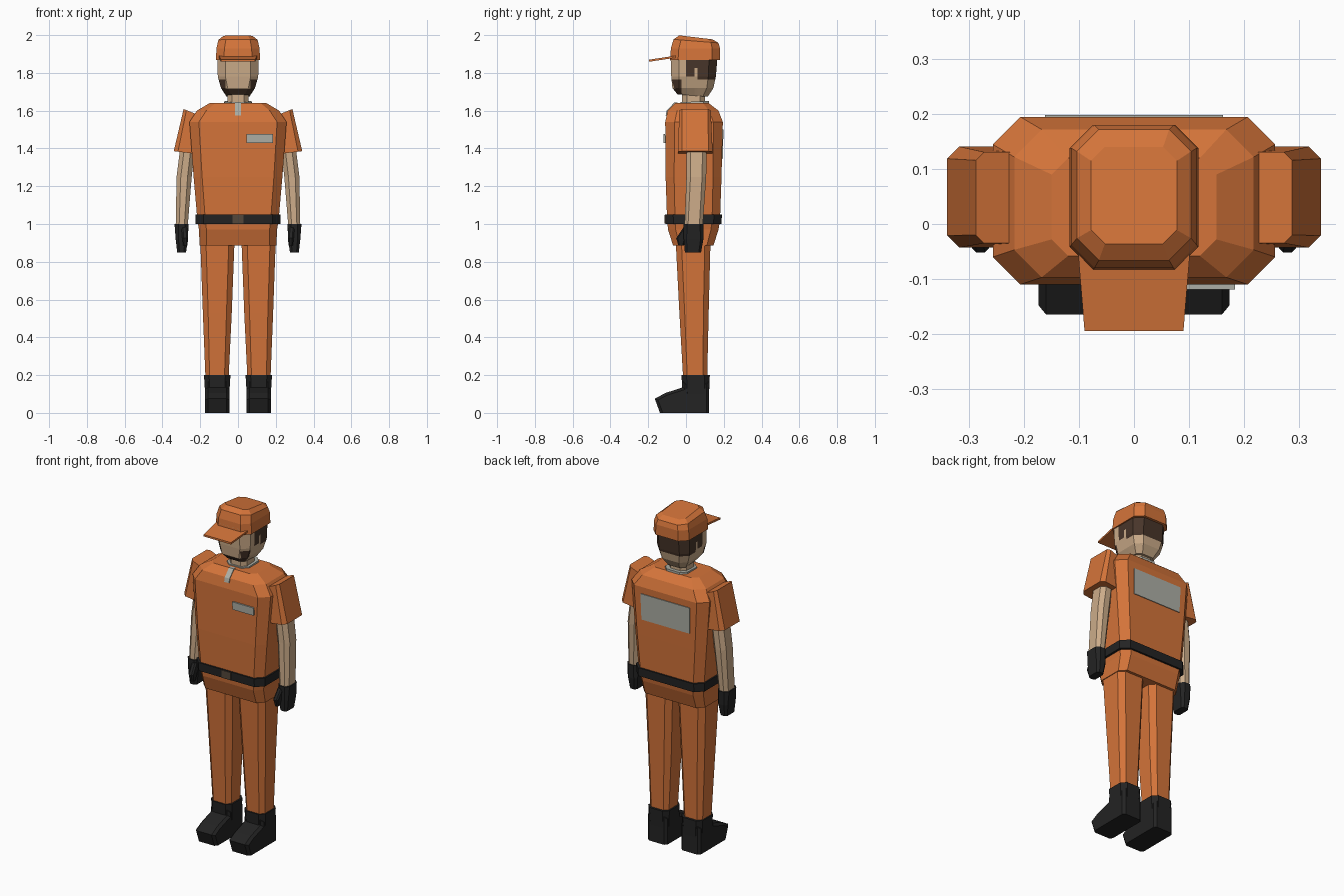
import bpy, bmesh
from mathutils import Vector


def material(name, rgb):
    m = bpy.data.materials.new(name)
    m.diffuse_color = (*rgb, 1)
    return m


ORANGE = material("orange_cloth", (0.66, 0.175, 0.042))
BLACK = material("black_leather", (0.017, 0.017, 0.017))
SKIN = material("skin", (0.60, 0.41, 0.25))
HAIR = material("brown_hair", (0.065, 0.036, 0.023))
GREY = material("light_grey", (0.42, 0.43, 0.38))
BUCKLE = material("dull_brass", (0.09, 0.065, 0.045))


def finish(name, bm, mats, mirror=False):
    bmesh.ops.recalc_face_normals(bm, faces=bm.faces)
    me = bpy.data.meshes.new(name)
    bm.to_mesh(me)
    bm.free()
    for m in mats:
        me.materials.append(m)
    ob = bpy.data.objects.new(name, me)
    bpy.context.collection.objects.link(ob)
    if mirror:
        ob.modifiers.new("mirror", 'MIRROR').use_mirror_merge = False
    return ob


def ring(z, x0, x1, y0, y1, c=0.0, tx=0.0, ty=0.0):
    """Rectangle with cut corners; tx and ty tilt it."""
    if c == 0:
        pts = [(x0, y0), (x1, y0), (x1, y1), (x0, y1)]
    else:
        pts = [(x0 + c, y0), (x1 - c, y0), (x1, y0 + c), (x1, y1 - c),
               (x1 - c, y1), (x0 + c, y1), (x0, y1 - c), (x0, y0 + c)]
    xm, ym = (x0 + x1) / 2, (y0 + y1) / 2
    return [Vector((x, y, z + tx * (x - xm) + ty * (y - ym))) for x, y in pts]


def loft_mesh(rings):
    bm = bmesh.new()
    loops = [[bm.verts.new(p) for p in ring(*r)] for r in rings]
    n = len(loops[0])
    for a, b in zip(loops, loops[1:]):
        for i in range(n):
            j = (i + 1) % n
            bm.faces.new((a[i], a[j], b[j], b[i]))
    bm.faces.new(loops[0][::-1])
    bm.faces.new(loops[-1])
    return bm


def loft(name, mat, rings, mirror=False):
    return finish(name, loft_mesh(rings), [mat], mirror)


# Shirt body from hem to shoulders
loft("shirt", ORANGE, [
    (0.885, -0.203, 0.203, -0.068, 0.145, 0.035),
    (0.97, -0.207, 0.207, -0.095, 0.172, 0.04),
    (1.02, -0.215, 0.215, -0.10, 0.18, 0.042),
    (1.25, -0.235, 0.235, -0.108, 0.188, 0.045),
    (1.54, -0.257, 0.257, -0.11, 0.195, 0.05),
    (1.60, -0.218, 0.218, -0.097, 0.172, 0.05),
    (1.64, -0.15, 0.15, -0.058, 0.12, 0.03)])

# Belt and buckle
loft("belt", BLACK, [(1.0, -0.225, 0.225, -0.108, 0.188, 0.042),
                     (1.05, -0.226, 0.226, -0.11, 0.19, 0.042)])
loft("belt_buckle", BUCKLE, [(1.002, -0.03, 0.03, -0.114, -0.106),
                             (1.048, -0.03, 0.03, -0.115, -0.106)])

# Trouser legs
loft("trouser_legs", ORANGE, [
    (0.18, 0.05, 0.172, -0.015, 0.112, 0.022),
    (0.53, 0.033, 0.186, -0.035, 0.12, 0.028),
    (0.92, 0.018, 0.2, -0.055, 0.13, 0.03)], True)

# Boots: side profile extruded across, edges bevelled, plus a cuff
bm = bmesh.new()
profile = [(0.122, 0), (-0.138, 0.0), (-0.165, 0.075), (-0.11, 0.105),
           (-0.018, 0.135), (-0.018, 0.165), (0.122, 0.165)]
face = bm.faces.new([bm.verts.new((0.046, y, z)) for y, z in profile])
out = bmesh.ops.extrude_face_region(bm, geom=[face])
bmesh.ops.translate(bm, vec=(0.128, 0, 0),
                    verts=[v for v in out["geom"] if isinstance(v, bmesh.types.BMVert)])
side_edges = [e for e in bm.edges if abs(e.verts[0].co.x - e.verts[1].co.x) < 0.001
              and max(v.co.z for v in e.verts) > 0.01]
bmesh.ops.bevel(bm, geom=side_edges, offset=0.014, segments=1, affect='EDGES')
finish("boots", bm, [BLACK], True)
loft("boot_cuffs", BLACK, [(0.1, 0.046, 0.174, -0.018, 0.122, 0.025),
                           (0.2, 0.04, 0.18, -0.024, 0.126, 0.027)], True)

# Short sleeves, bare arms, gloves and thumbs
loft("sleeves", ORANGE, [
    (1.378, 0.215, 0.34, -0.043, 0.141, 0.022, 0.12),
    (1.592, 0.205, 0.288, -0.035, 0.131, 0.015, 0.4)], True)
loft("arms", SKIN, [
    (0.98, 0.267, 0.33, -0.008, 0.088, 0.018),
    (1.25, 0.245, 0.325, 0.002, 0.107, 0.022),
    (1.45, 0.222, 0.3, 0.002, 0.11, 0.022)], True)
loft("gloves", BLACK, [
    (0.85, 0.275, 0.322, -0.006, 0.08, 0.012),
    (0.92, 0.265, 0.33, -0.012, 0.092, 0.015),
    (1.0, 0.262, 0.336, -0.014, 0.094, 0.02)], True)
loft("glove_thumbs", BLACK, [
    (0.885, 0.268, 0.29, -0.04, -0.012, 0.006),
    (0.925, 0.264, 0.295, -0.052, 0.0, 0.008),
    (0.985, 0.268, 0.3, -0.012, 0.03, 0.008)], True)

# Neck and undershirt collar
loft("neck", SKIN, [(1.6, -0.058, 0.058, -0.02, 0.1, 0.025),
                    (1.72, -0.055, 0.055, -0.02, 0.1, 0.025)])
loft("collar", GREY, [(1.6, -0.08, 0.08, -0.035, 0.122, 0.03),
                      (1.648, -0.072, 0.072, -0.028, 0.122, 0.03, 0, 0.04)])
loft("shirt_opening", GREY, [(1.575, -0.016, 0.016, -0.108, -0.09),
                             (1.60, -0.016, 0.016, -0.102, -0.085),
                             (1.643, -0.016, 0.016, -0.062, -0.045)])

# Name badge and back panel
loft("name_badge", GREY, [(1.43, 0.045, 0.184, -0.118, -0.109),
                          (1.476, 0.045, 0.184, -0.119, -0.11)])
loft("back_panel", GREY, [(1.345, -0.158, 0.158, 0.187, 0.1945),
                          (1.50, -0.162, 0.162, 0.19, 0.1985)])

# Head, cut so that hair and beard are faces of their own
bm = loft_mesh([
    (1.68, -0.062, 0.062, -0.045, 0.115, 0.025, 0, -0.08),
    (1.72, -0.09, 0.09, -0.072, 0.145, 0.035),
    (1.78, -0.107, 0.107, -0.078, 0.158, 0.04),
    (1.9, -0.11, 0.11, -0.082, 0.168, 0.045)])
cuts = [((0, 0, z), (0, 0, 1)) for z in (1.715, 1.765, 1.825)]
cuts += [((0, y, 0), (0, 1, 0)) for y in (-0.025, 0.0, 0.045, 0.06)]
cuts += [((x, 0, 0), (1, 0, 0)) for x in (-0.065, 0.065)]
for co, no in cuts:
    bmesh.ops.bisect_plane(bm, geom=bm.verts[:] + bm.edges[:] + bm.faces[:],
                           plane_co=co, plane_no=no)
for f in bm.faces:
    x, y, z = f.calc_center_median()
    hair = (y > 0.06 and z > 1.765) or (y > 0.0 and z > 1.825)
    sideburn = 0.0 < y < 0.045 and z > 1.78
    beard = y < -0.025 and (z < 1.715 or (abs(x) > 0.065 and z < 1.765))
    f.material_index = 1 if hair or sideburn or beard else 0
finish("head", bm, [SKIN, HAIR])

# Cap crown and visor
loft("cap", ORANGE, [
    (1.868, -0.117, 0.117, -0.084, 0.18, 0.042),
    (1.93, -0.114, 0.114, -0.08, 0.18, 0.042),
    (1.968, -0.104, 0.104, -0.066, 0.172, 0.04, 0, -0.08),
    (1.988, -0.078, 0.078, -0.036, 0.14, 0.025, 0, -0.12)])
bm = bmesh.new()
outline = [(-0.102, -0.05, 1.892), (0.102, -0.05, 1.892),
           (0.09, -0.195, 1.87), (-0.09, -0.195, 1.87)]
top = [bm.verts.new(p) for p in outline]
low = [bm.verts.new((x, y, z - 0.011)) for x, y, z in outline]
bm.faces.new(top)
bm.faces.new(low)
for i in range(4):
    j = (i + 1) % 4
    bm.faces.new((top[i], top[j], low[j], low[i]))
finish("cap_visor", bm, [ORANGE])
